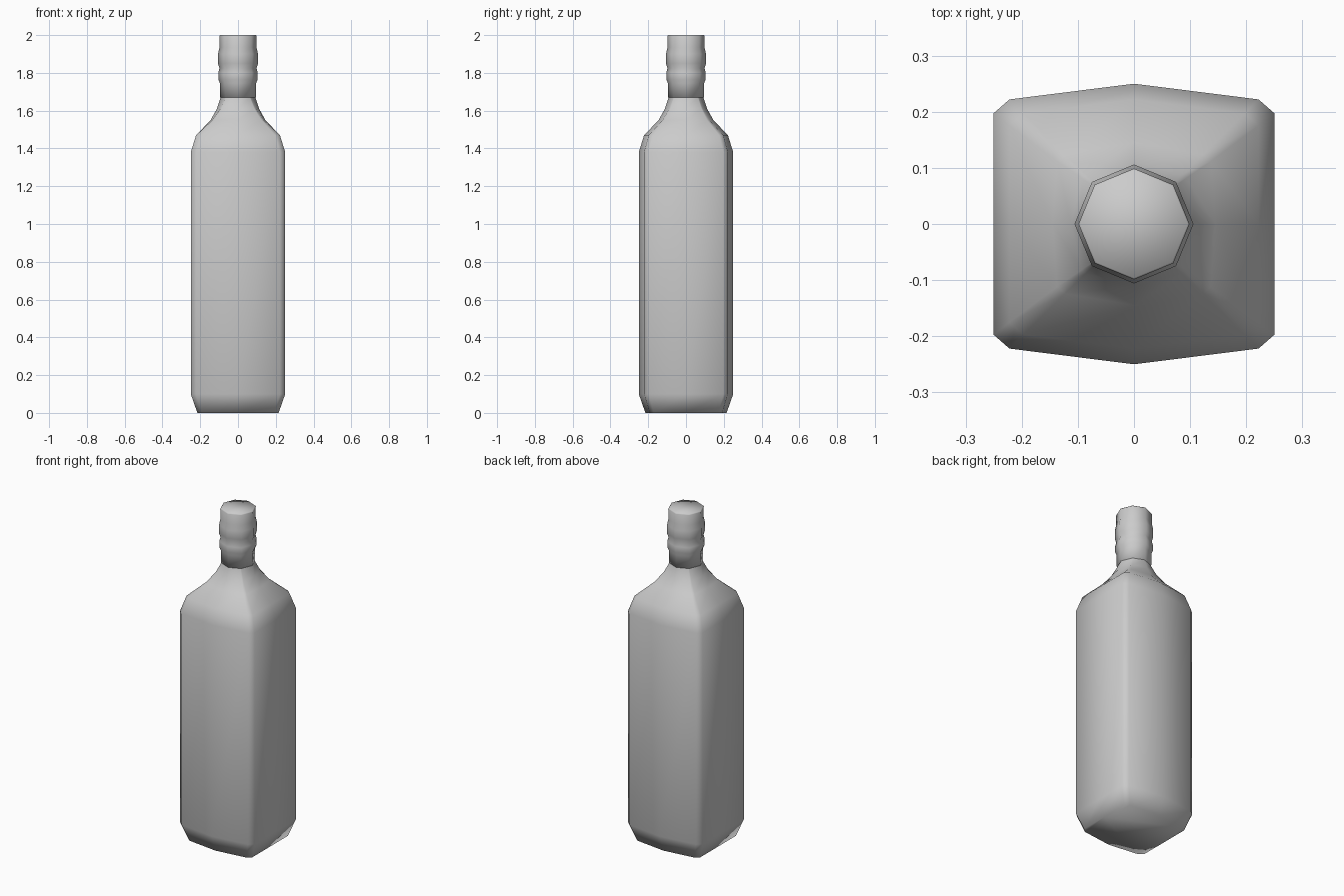
import bpy
import bmesh
from math import cos, sin, pi

cube = bpy.data.objects.get("Cube")
if cube:
    bpy.data.objects.remove(cube, do_unlink=True)

grey = bpy.data.materials.new("plain grey")
grey.use_nodes = True
GREY = (0.6, 0.6, 0.6, 1)
grey.diffuse_color = GREY
grey.node_tree.nodes["Principled BSDF"].inputs["Base Color"].default_value = GREY


def loft(name, rings):
    """Skin a stack of equal-length rings and close both ends."""
    bm = bmesh.new()
    loops = [[bm.verts.new(p) for p in ring] for ring in rings]
    n = len(loops[0])
    for low, high in zip(loops, loops[1:]):
        for i in range(n):
            j = (i + 1) % n
            bm.faces.new((low[i], low[j], high[j], high[i]))
    bm.faces.new(loops[0][::-1])
    bm.faces.new(loops[-1])
    for f in bm.faces:
        f.smooth = True
    mesh = bpy.data.meshes.new(name)
    bm.to_mesh(mesh)
    bm.free()
    mesh.materials.append(grey)
    obj = bpy.data.objects.new(name, mesh)
    bpy.context.collection.objects.link(obj)
    return obj


# One quarter of the cross-section, as a fraction of the half width
SQUARE = [(1, 0), (1, 0.79), (0.888, 0.888), (0, 1)]
ROUND = [(1, 0), (0.72, 0.69), (0.69, 0.72), (0, 1)]


def section(z, width, squareness):
    """Blend the round neck into the bulged, chamfered square body."""
    q = [(width * (r[0] + (s[0] - r[0]) * squareness),
          width * (r[1] + (s[1] - r[1]) * squareness))
         for s, r in zip(SQUARE, ROUND)]
    left = [(-x, y) for x, y in q[-2::-1]]
    half = q + left
    back = [(x, -y) for x, y in half[-2:0:-1]]
    return [(x, y, z) for x, y in half + back]


# Bottle body: height, half width, squareness
body_levels = [(0, 0.215, 1), (0.1, 0.25, 1), (1.38, 0.25, 1),
               (1.47, 0.222, 1), (1.55, 0.145, 0.8), (1.61, 0.112, 0.4),
               (1.67, 0.092, 0), (1.72, 0.085, 0)]
loft("bottle_body", [section(*level) for level in body_levels])

# Ribbed eight-sided cap: height, radius
cap_levels = [(1.67, 0.095), (1.745, 0.096), (1.765, 0.104), (1.80, 0.104),
              (1.825, 0.098), (1.85, 0.106), (1.90, 0.106), (1.935, 0.098),
              (1.995, 0.099), (2.0, 0.096)]
loft("ribbed_cap", [[(r * cos(i * pi / 4), r * sin(i * pi / 4), z)
                     for i in range(8)] for z, r in cap_levels])
